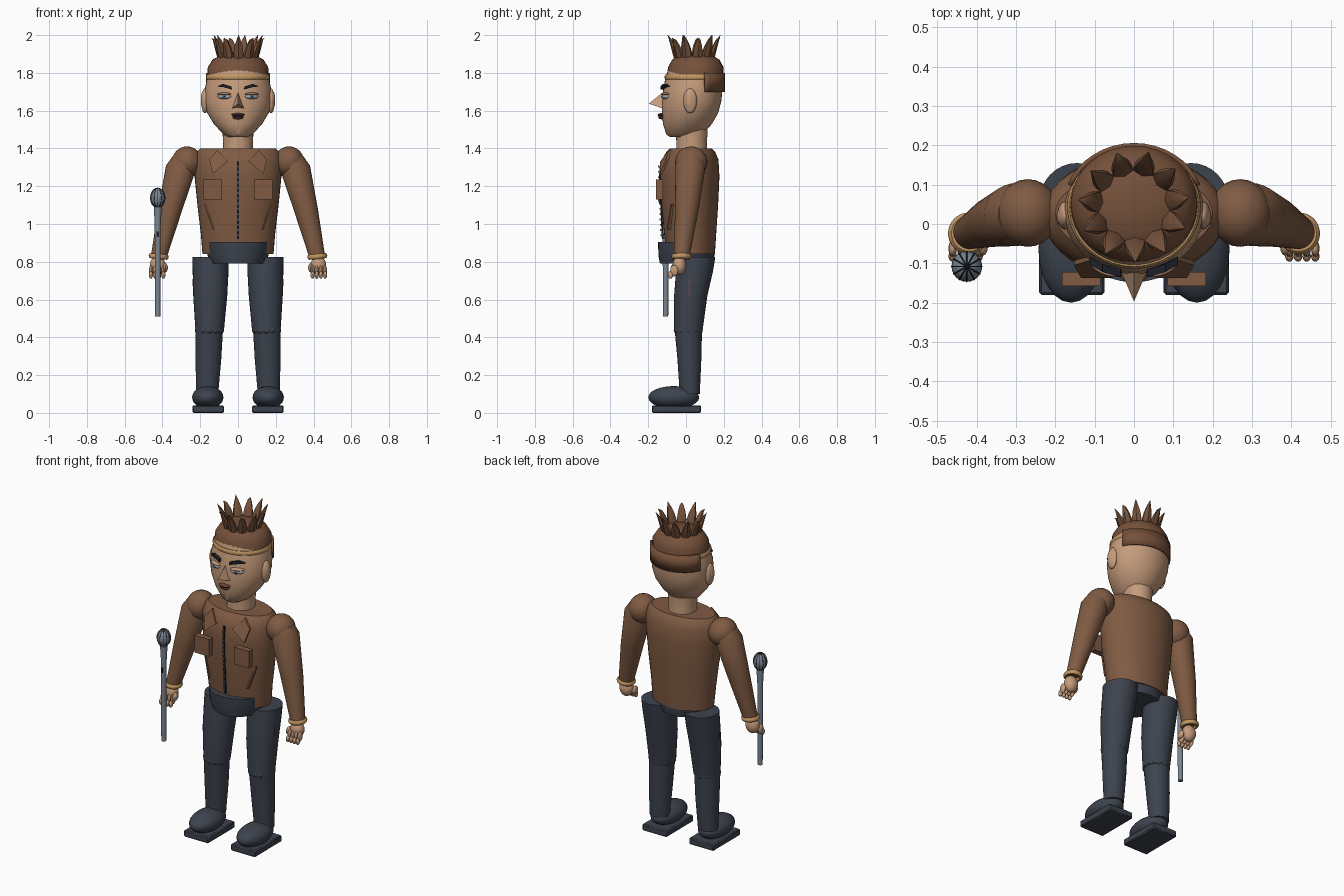
import bpy, bmesh, math
from mathutils import Matrix, Vector


def mat(name, r, g, b):
    m = bpy.data.materials.new(name)
    m.diffuse_color = (r, g, b, 1)
    return m


JACKET = mat("jacket_brown", 0.215, 0.105, 0.056)
HAIR = mat("hair_brown", 0.18, 0.083, 0.043)
SKIN = mat("skin", 0.56, 0.33, 0.20)
DENIM = mat("dark_denim", 0.046, 0.056, 0.076)
GOLD = mat("gold_band", 0.55, 0.31, 0.12)
STEEL = mat("steel_grey", 0.20, 0.24, 0.29)
BLACK = mat("near_black", 0.012, 0.014, 0.022)
EYE = mat("eye_grey", 0.42, 0.43, 0.42)
IRIS = mat("iris_blue", 0.10, 0.20, 0.30)
LIP = mat("lip_brown", 0.17, 0.06, 0.04)


def finish(name, bm, material):
    bmesh.ops.recalc_face_normals(bm, faces=bm.faces)
    me = bpy.data.meshes.new(name)
    bm.to_mesh(me)
    bm.free()
    ob = bpy.data.objects.new(name, me)
    me.materials.append(material)
    bpy.context.collection.objects.link(ob)
    return ob


def loft(name, sections, material, n=32, turn=None):
    """Capped skin over horizontal ellipses (z, cx, cy, rx, ry)."""
    bm = bmesh.new()
    rings = []
    for z, cx, cy, rx, ry in sections:
        rings.append([bm.verts.new((cx + rx * math.cos(2 * math.pi * i / n),
                                    cy + ry * math.sin(2 * math.pi * i / n), z)) for i in range(n)])
    for a, b in zip(rings, rings[1:]):
        for i in range(n):
            bm.faces.new((a[i], a[(i + 1) % n], b[(i + 1) % n], b[i]))
    bm.faces.new(rings[0])
    bm.faces.new(rings[-1])
    if turn:
        bm.transform(turn)
    return finish(name, bm, material)


def ball(name, c, r, material, rot=None, seg=24):
    bm = bmesh.new()
    bmesh.ops.create_uvsphere(bm, u_segments=seg, v_segments=seg // 2, radius=1)
    m = Matrix.Translation(c) @ (rot or Matrix()) @ Matrix.Diagonal((*r, 1))
    bm.transform(m)
    return finish(name, bm, material)


def box(name, c, size, material, rot=None):
    bm = bmesh.new()
    bmesh.ops.create_cube(bm, size=1)
    bm.transform(Matrix.Translation(c) @ (rot or Matrix()) @ Matrix.Diagonal((*size, 1)))
    return finish(name, bm, material)


def plate(name, pts, depth, material):
    """Polygon of (x, y, z) points thickened towards +y."""
    bm = bmesh.new()
    f = [bm.verts.new(p) for p in pts]
    b = [bm.verts.new((p[0], p[1] + depth, p[2])) for p in pts]
    k = len(pts)
    bm.faces.new(f)
    bm.faces.new(b[::-1])
    for i in range(k):
        bm.faces.new((f[i], b[i], b[(i + 1) % k], f[(i + 1) % k]))
    return finish(name, bm, material)


def ring(name, c, rx, ry, tube, tall, material, rot=None):
    """Closed band around an ellipse."""
    bm = bmesh.new()
    n, k = 40, 10
    v = []
    for i in range(n):
        a = 2 * math.pi * i / n
        v.append([bm.verts.new(((rx + tube * math.cos(2 * math.pi * j / k)) * math.cos(a),
                                (ry + tube * math.cos(2 * math.pi * j / k)) * math.sin(a),
                                tall * math.sin(2 * math.pi * j / k))) for j in range(k)])
    for i in range(n):
        for j in range(k):
            p, q = v[i], v[(i + 1) % n]
            bm.faces.new((p[j], q[j], q[(j + 1) % k], p[(j + 1) % k]))
    bm.transform(Matrix.Translation(c) @ (rot or Matrix()))
    return finish(name, bm, material)


# Jacket body and hips
loft("jacket_body", [(0.84, 0, 0.025, 0.188, 0.128), (0.95, 0, 0.022, 0.197, 0.138),
                     (1.10, 0, 0.02, 0.215, 0.15), (1.25, 0, 0.02, 0.23, 0.157),
                     (1.34, 0, 0.022, 0.232, 0.15), (1.38, 0, 0.025, 0.22, 0.13),
                     (1.40, 0, 0.025, 0.20, 0.11)], JACKET, 40)
loft("hips", [(0.79, 0, 0.002, 0.14, 0.14), (0.83, 0, 0.002, 0.16, 0.148),
              (0.905, 0, 0.0, 0.168, 0.148)], DENIM)
loft("neck", [(1.36, 0, 0.03, 0.082, 0.085), (1.42, 0, 0.03, 0.078, 0.08),
              (1.50, 0, 0.03, 0.083, 0.085)], SKIN)

# Zip down the jacket front, with small teeth
plate("zip", [(-0.006, -0.128, 0.92), (0.006, -0.128, 0.92),
              (0.006, -0.143, 1.25), (0.006, -0.137, 1.33),
              (-0.006, -0.137, 1.33), (-0.006, -0.143, 1.25)], 0.009, BLACK)
for i in range(14):
    z = 0.94 + i * 0.028
    box("zip_tooth", (0, -0.131 - 0.013 * min(1, (z - 0.92) / 0.33), z), (0.008, 0.008, 0.009), STEEL)

# Head and hair cap
loft("head", [(1.46, 0, -0.02, 0.05, 0.065), (1.475, 0, -0.01, 0.078, 0.095),
              (1.53, 0, 0.008, 0.128, 0.13), (1.59, 0, 0.022, 0.164, 0.149),
              (1.65, 0, 0.03, 0.178, 0.157), (1.71, 0, 0.036, 0.176, 0.157),
              (1.77, 0, 0.042, 0.165, 0.152), (1.82, 0, 0.045, 0.15, 0.14)], SKIN, 40)
loft("hair_cap", [(1.765, 0, 0.047, 0.163, 0.151), (1.83, 0, 0.052, 0.16, 0.147),
                  (1.87, 0, 0.052, 0.135, 0.125), (1.895, 0, 0.05, 0.09, 0.085),
                  (1.905, 0, 0.05, 0.03, 0.03)], HAIR, 32)
ring("headband", (0, 0.044, 1.777), 0.161, 0.149, 0.009, 0.015, GOLD)

# Hair covering the nape below the band
bm = bmesh.new()
lo, hi = [], []
for i in range(17):
    a = math.radians(22 + i * 8.5)
    for row, z in ((lo, 1.70), (hi, 1.80)):
        row.append(bm.verts.new((0.176 * math.cos(a), 0.038 + 0.162 * math.sin(a), z)))
for i in range(16):
    bm.faces.new((lo[i], lo[i + 1], hi[i + 1], hi[i]))
nape = finish("nape_hair", bm, HAIR)
sol = nape.modifiers.new("thick", "SOLIDIFY")
sol.thickness = 0.012
sol.offset = 0

# Ring of outward curling hair spikes
for i in range(11):
    turn = Matrix.Translation((0, 0.045, 0)) @ Matrix.Rotation(math.radians(75 + i * 360 / 11), 4, "Z")
    top = 2.0 if i % 2 == 0 else 1.985
    loft("hair_spike", [(1.85, 0.085, 0, 0.016, 0.020), (1.90, 0.098, 0, 0.018, 0.030),
                        (1.94, 0.112, 0, 0.014, 0.024), (1.975, 0.127, 0, 0.008, 0.012),
                        (top, 0.142, 0, 0.001, 0.001)], HAIR, 6, turn)

# Nose and mouth
bm = bmesh.new()
bridge, tip, left, right, back = [bm.verts.new(p) for p in (
    (0, -0.118, 1.70), (0, -0.197, 1.637), (-0.034, -0.118, 1.61), (0.034, -0.118, 1.61), (0, -0.10, 1.61))]
for f in ((bridge, left, tip), (bridge, tip, right), (left, back, tip),
          (back, right, tip), (bridge, right, back), (bridge, back, left)):
    bm.faces.new(f)
finish("nose", bm, SKIN)
ball("upper_lip", (0, -0.128, 1.579), (0.036, 0.022, 0.008), LIP)
ball("lower_lip", (0, -0.125, 1.563), (0.028, 0.022, 0.009), LIP)
ball("mouth_gap", (0, -0.131, 1.571), (0.03, 0.021, 0.004), BLACK)

for s in (-1, 1):
    # Eye, iris, lid and brow
    tilt = Matrix.Rotation(s * 0.42, 4, "Z")
    ball("eye", (s * 0.073, -0.108, 1.675), (0.038, 0.018, 0.014), EYE, tilt)
    ball("iris", (s * 0.073, -0.122, 1.674), (0.013, 0.007, 0.012), IRIS, tilt)
    ball("pupil", (s * 0.073, -0.127, 1.674), (0.005, 0.004, 0.005), BLACK, tilt)
    ball("eyelid", (s * 0.073, -0.109, 1.688), (0.04, 0.02, 0.008), SKIN, tilt)
    plate("brow", [(s * 0.032, -0.135, 1.712), (s * 0.034, -0.135, 1.728), (s * 0.08, -0.122, 1.742),
                   (s * 0.112, -0.103, 1.728), (s * 0.08, -0.122, 1.725)], 0.02, BLACK)
    # Ear
    ball("ear", (s * 0.175, 0.022, 1.652), (0.02, 0.036, 0.066), SKIN)
    ball("ear_inner", (s * 0.186, 0.018, 1.655), (0.011, 0.022, 0.045), SKIN)

    # Collar flap, chest pocket and side pocket slit
    plate("collar_flap", [(s * 0.055, -0.137, 1.33), (s * 0.11, -0.092, 1.392),
                          (s * 0.152, -0.105, 1.34), (s * 0.135, -0.137, 1.265)], 0.012, JACKET)
    box("chest_pocket", (s * 0.134, -0.14, 1.183), (0.098, 0.035, 0.105), JACKET)
    plate("pocket_slit", [(s * 0.178, -0.075, 1.105), (s * 0.168, -0.082, 1.105),
                          (s * 0.125, -0.103, 0.97), (s * 0.135, -0.097, 0.97)], 0.02, HAIR)

    # Shoulder, sleeve and cuff
    ball("shoulder", (s * 0.27, 0.028, 1.328), (0.08, 0.086, 0.083), JACKET)
    loft("sleeve", [(1.36, s * 0.285, 0.025, 0.06, 0.06), (1.31, s * 0.298, 0.024, 0.083, 0.08),
                    (1.08, s * 0.358, 0.005, 0.065, 0.063),
                    (0.83, s * 0.418, -0.022, 0.043, 0.042)], JACKET)
    ring("bracelet", (s * 0.42, -0.024, 0.828), 0.042, 0.042, 0.011, 0.014, GOLD,
         Matrix.Rotation(-s * 0.1, 4, "Y"))

    # Hand with curled fingers and thumb
    ball("palm", (s * 0.425, -0.035, 0.78), (0.042, 0.036, 0.05), SKIN)
    for i in range(4):
        x = s * (0.395 + i * 0.022)
        ball("finger", (x, -0.062, 0.752), (0.011, 0.022, 0.03), SKIN, None, 12)
        ball("fingertip", (x, -0.082, 0.73), (0.011, 0.014, 0.02), SKIN, None, 12)
    ball("thumb", (s * 0.384, -0.055, 0.768), (0.013, 0.026, 0.024), SKIN, None, 12)

    # Trouser leg in two lengths
    loft("thigh", [(0.43, s * 0.15, 0.012, 0.075, 0.075), (0.62, s * 0.147, 0.025, 0.09, 0.088),
                   (0.75, s * 0.145, 0.045, 0.095, 0.098), (0.825, s * 0.145, 0.055, 0.096, 0.1)], DENIM)
    loft("shin", [(0.10, s * 0.163, 0.02, 0.058, 0.053), (0.28, s * 0.157, 0.018, 0.068, 0.063),
                  (0.45, s * 0.152, 0.012, 0.073, 0.073)], DENIM)
    # Gathered folds at the knee
    for i in range(12):
        a = 2 * math.pi * i / 12
        ball("knee_fold", (s * 0.151 + 0.064 * math.cos(a), 0.012 + 0.064 * math.sin(a), 0.438),
             (0.021, 0.013, 0.019), DENIM, Matrix.Rotation(a + math.pi / 2, 4, "Z"), 12)
    # Side seam
    for z, x in ((0.69, 0.235), (0.64, 0.233), (0.59, 0.229)):
        box("side_seam", (s * x, 0.018, z), (0.01, 0.008, 0.035), LIP)
    # Shoe and sole
    ball("shoe", (s * 0.16, -0.065, 0.082), (0.083, 0.135, 0.06), DENIM)
    sole = box("sole", (s * 0.158, -0.05, 0.02), (0.166, 0.26, 0.04), DENIM)
    bev = sole.modifiers.new("soft_edge", "BEVEL")
    bev.width = 0.006

# Microphone held upright
MX, MY = -0.425, -0.108
loft("microphone_handle", [(0.51, MX, MY, 0.014, 0.014), (1.00, MX, MY, 0.016, 0.016),
                           (1.09, MX, MY, 0.021, 0.021)], STEEL, 20)
ball("microphone_head", (MX, MY, 1.138), (0.039, 0.039, 0.053), STEEL)
for i in range(6):
    rot = Matrix.Rotation(i * math.pi / 6, 4, "Z") @ Matrix.Rotation(math.pi / 2, 4, "X")
    ring("microphone_wire", (MX, MY, 1.138), 0.0385, 0.0525, 0.0018, 0.0018, BLACK, rot)
box("microphone_switch", (MX, MY - 0.015, 0.945), (0.012, 0.008, 0.03), BLACK)

# Smooth the curved parts and keep hard edges
for ob in bpy.context.scene.objects:
    ob.select_set(True)
    bpy.context.view_layer.objects.active = ob
bpy.ops.object.shade_smooth_by_angle(angle=math.radians(35))
